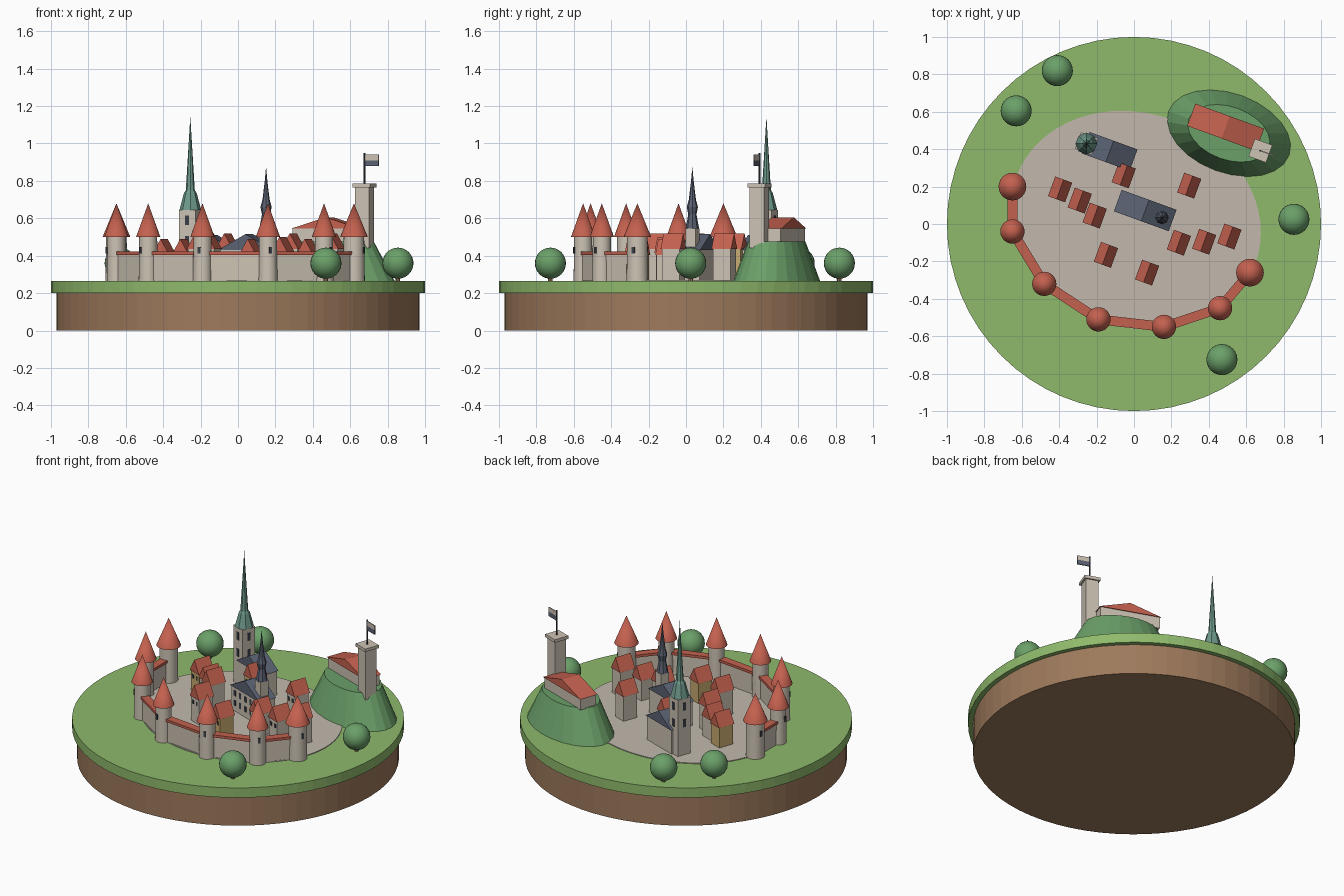
import bpy, bmesh
from math import sin, cos, pi, radians, atan2, hypot
from mathutils import Matrix, Vector

if "Cube" in bpy.data.objects:
    bpy.data.objects.remove(bpy.data.objects["Cube"])


def material(name, code):
    rgb = [int(code[i:i + 2], 16) / 255 for i in (0, 2, 4)]
    col = [c / 12.92 if c < .04045 else ((c + .055) / 1.055) ** 2.4 for c in rgb] + [1]
    m = bpy.data.materials.new(name)
    m.use_nodes = True
    m.diffuse_color = col
    m.node_tree.nodes["Principled BSDF"].inputs["Base Color"].default_value = col
    return m


EARTH = material("earth brown", "9E7A5C")
GRASS = material("grass green", "8FBA6C")
LEAF = material("leaf green", "6BA069")
PAVING = material("paving beige", "C2B9AC")
STONE = material("stone cream", "CDC3B4")
ROOF = material("roof red", "C4614F")
SLATE = material("slate grey", "5A6272")
COPPER = material("copper green", "6F9A8C")
DARK = material("window dark", "3A3F47")
OCHRE = material("ochre plaster", "C8AC70")

GROUND = .27
TURN = radians(-20)      # the whole town is laid out on this angle


def finish(name, bm, loc, rot, mat, smooth=False):
    bmesh.ops.remove_doubles(bm, verts=bm.verts, dist=1e-5)
    bmesh.ops.recalc_face_normals(bm, faces=bm.faces)
    me = bpy.data.meshes.new(name)
    bm.to_mesh(me)
    bm.free()
    me.materials.append(mat)
    ob = bpy.data.objects.new(name, me)
    ob.matrix_world = Matrix.Translation(loc) @ Matrix.Rotation(rot, 4, "Z")
    bpy.context.collection.objects.link(ob)
    if smooth:
        bpy.ops.object.select_all(action="DESELECT")
        ob.select_set(True)
        bpy.context.view_layer.objects.active = ob
        bpy.ops.object.shade_smooth_by_angle(angle=radians(40))
    return ob


def loft(name, x, y, rings, n, mat, rot=0, squash=1, smooth=False):
    """Stack of (height, radius) rings; squash flattens them along y."""
    bm = bmesh.new()
    loops = [[bm.verts.new((r * cos(2 * pi * i / n), r * squash * sin(2 * pi * i / n), z))
              for i in range(n)] for z, r in rings]
    bm.faces.new(loops[0])
    bm.faces.new(loops[-1])
    for a, b in zip(loops, loops[1:]):
        for i in range(n):
            j = (i + 1) % n
            bm.faces.new((a[i], a[j], b[j], b[i]))
    bmesh.ops.dissolve_degenerate(bm, dist=1e-6, edges=bm.edges)
    return finish(name, bm, (x, y, 0), rot, mat, smooth)


def box(name, x, y, z0, z1, sx, sy, mat, rot=TURN):
    bm = bmesh.new()
    bmesh.ops.create_cube(bm, size=1)
    bmesh.ops.scale(bm, vec=(sx, sy, z1 - z0), verts=bm.verts)
    return finish(name, bm, (x, y, (z0 + z1) / 2), rot, mat)


def gable(name, x, y, z0, z1, sx, sy, mat):
    """Roof whose ridge crosses the local x direction."""
    bm = bmesh.new()
    ends = [[bm.verts.new((px, py, pz)) for px, pz in ((-sx / 2, z0), (sx / 2, z0), (0, z1))]
            for py in (-sy / 2, sy / 2)]
    for e in ends:
        bm.faces.new(e)
    for i in range(3):
        j = (i + 1) % 3
        bm.faces.new((ends[0][i], ends[0][j], ends[1][j], ends[1][i]))
    return finish(name, bm, (x, y, 0), TURN, mat)


def building(name, x, y, z0, eave, ridge, sx, sy, wall, roof):
    box(name + "_walls", x, y, z0, eave, sx, sy, wall)
    gable(name + "_roof", x, y, eave, ridge, sx + .012, sy + .012, roof)


def window(name, x, y, z, dx, dy, w, h, rot=TURN):
    """Thin plate at a local offset from a part's centre."""
    px = x + dx * cos(rot) - dy * sin(rot)
    py = y + dx * sin(rot) + dy * cos(rot)
    box(name, px, py, z - h / 2, z + h / 2, w, .006, DARK, rot)


# Ground: earth disc, turf and paved town
loft("earth_base", 0, 0, [(0, .97), (.2, .97)], 64, EARTH)
loft("turf", 0, 0, [(.2, 1), (.265, 1)], 64, GRASS)
loft("town_paving", .01, .02, [(.262, .68), (GROUND, .68)], 64, PAVING, TURN, .84)

# Ring of wall towers with cone roofs and an outward window
towers = [(-.65, .2), (-.65, -.04), (-.48, -.32), (-.19, -.51), (.16, -.55), (.46, -.45), (.62, -.26)]
for i, (x, y) in enumerate(towers):
    big = 1.14 if i in (0, len(towers) - 1) else 1
    loft("wall_tower", x, y, [(.262, .051 * big), (.5, .048 * big)], 24, STONE, smooth=True)
    loft("tower_roof", x, y, [(.5, .065 * big), (.68, 0)], 24, ROOF, smooth=True)
    out = atan2(y, x) + pi / 2
    window("tower_window", x, y, .43, 0, -.05 * big, .016, .035, out)

# Curtain walls between towers with a tiled cap
for (ax, ay), (bx, by) in zip(towers, towers[1:]):
    mx, my, length = (ax + bx) / 2, (ay + by) / 2, hypot(bx - ax, by - ay)
    angle = atan2(by - ay, bx - ax)
    box("curtain_wall", mx, my, .262, .405, length, .036, STONE, angle)
    box("wall_cap", mx, my, .405, .422, length, .052, ROOF, angle)

# Castle hill, hall and keep
loft("castle_hill", .507, .485, [(.262, .345), (.475, .228)], 24, LEAF, TURN, .62)
building("castle_hall", .49, .517, .47, .545, .605, .38, .115, STONE, ROOF)
KX, KY = .676, .392
box("castle_keep", KX, KY, .44, .765, .08, .08, STONE)
box("keep_parapet", KX, KY, .765, .785, .1, .1, STONE)
loft("flag_pole", KX, KY, [(.78, .005), (.948, .005)], 8, DARK)
for name, z, mat in (("flag_upper", .91, STONE), ("flag_lower", .88, SLATE)):
    box(name, KX + .038, KY - .014, z, z + .03, .08, .006, mat)

# Large church with copper spire
building("large_church", -.13, .388, .265, .43, .51, .26, .11, STONE, SLATE)
TX, TY = -.255, .43
box("large_church_tower", TX, TY, .265, .645, .095, .095, STONE)
loft("copper_spire", TX, TY, [(.645, .058), (.735, .034), (.75, .024), (1.145, 0)], 8, COPPER)
for z in (.48, .59):
    for side in (-1, 1):
        window("church_tower_window", TX, TY, z, 0, side * .048, .022, .05)
        window("church_tower_window", TX, TY, z, 0, side * .048, .022, .05, TURN + pi / 2)

# Town hall with slate turret
HX, HY = .06, .072
building("town_hall", HX, HY, .265, .43, .515, .3, .11, STONE, SLATE)
for z in (.325, .39):
    for i in range(5):
        window("hall_window", HX, HY, z, (i - 2) * .055, -.055, .02, .035)
box("hall_turret", .15, .034, .4, .545, .058, .058, STONE)
loft("turret_spire", .15, .034, [(.545, .036), (.62, .022), (.66, .03), (.70, .019), (.8, .007), (.877, 0)],
     8, SLATE)

# Houses: position, ridge height, wall colour
houses = [(-.395, .185, .49, OCHRE), (-.29, .125, .49, STONE), (-.21, .045, .52, STONE),
          (-.055, .26, .52, OCHRE), (.295, .205, .52, STONE), (-.15, -.165, .52, STONE),
          (.07, -.26, .49, OCHRE), (.24, -.1, .5, STONE), (.375, -.095, .49, STONE), (.51, -.067, .52, STONE)]
for x, y, ridge, wall in houses:
    building("house", x, y, .265, ridge - .085, ridge, .085, .1, wall, ROOF)
    for dx in (-.02, .02):
        window("house_window", x, y, ridge - .12, dx, -.05, .015, .025)

# Round trees
for x, y in ((-.41, .82), (-.63, .605), (.855, .025), (.47, -.725)):
    bm = bmesh.new()
    bmesh.ops.create_uvsphere(bm, u_segments=24, v_segments=16, radius=.083)
    finish("tree", bm, (x, y, .36), 0, LEAF, True)
    loft("tree_trunk", x, y, [(.262, .012), (.3, .012)], 8, EARTH)
